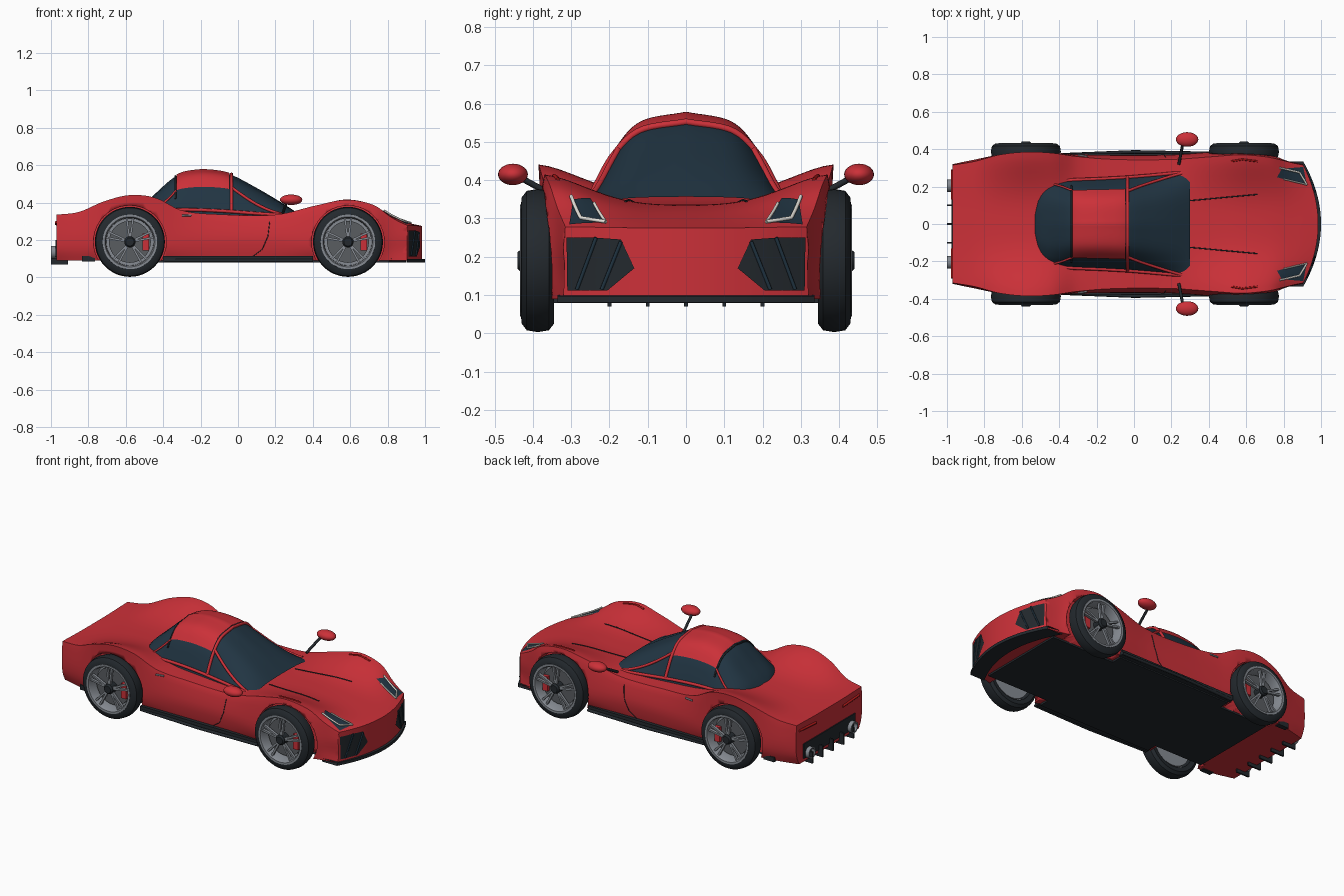
import bpy, bmesh, math
from mathutils import Vector, Matrix
from mathutils.bvhtree import BVHTree

if "Cube" in bpy.data.objects:
    bpy.data.objects.remove(bpy.data.objects["Cube"])


def material(name, r, g, b):
    m = bpy.data.materials.new(name)
    m.diffuse_color = (r, g, b, 1)
    m.use_nodes = True
    m.node_tree.nodes["Principled BSDF"].inputs["Base Color"].default_value = m.diffuse_color
    return m


RED = material("red_paint", .6, .03, .04)
GLASS = material("dark_glass", .015, .035, .055)
BLACK = material("black_trim", .017, .022, .027)
STEEL = material("rim_metal", .24, .26, .29)
DISC = material("brake_disc_grey", .10, .11, .12)
WHITE = material("lamp_white", .8, .78, .72)
LAMP = material("tail_lamp_red", .45, .01, .01)


def finish(name, bm, mat, angle=35):
    bmesh.ops.remove_doubles(bm, verts=bm.verts, dist=1e-5)
    bmesh.ops.recalc_face_normals(bm, faces=bm.faces)
    me = bpy.data.meshes.new(name)
    bm.to_mesh(me)
    bm.free()
    ob = bpy.data.objects.new(name, me)
    bpy.context.collection.objects.link(ob)
    me.materials.append(mat)
    bpy.ops.object.select_all(action='DESELECT')
    ob.select_set(True)
    bpy.context.view_layer.objects.active = ob
    bpy.ops.object.shade_smooth_by_angle(angle=math.radians(angle))
    return ob


def spline(rows, x):
    """Smooth interpolation of table rows keyed by their first column."""
    n = len(rows)
    i = max(k for k in range(n - 1) if k == 0 or rows[k][0] <= x)
    a, b = rows[i], rows[i + 1]
    p, q = rows[max(i - 1, 0)], rows[min(i + 2, n - 1)]
    d = b[0] - a[0]
    t = (x - a[0]) / d
    out = []
    for c in range(1, len(a)):
        ma = (b[c] - p[c]) / (b[0] - p[0]) * d
        mb = (q[c] - a[c]) / (q[0] - a[0]) * d
        out.append((2*t**3 - 3*t*t + 1)*a[c] + (t**3 - 2*t*t + t)*ma
                   + (3*t*t - 2*t**3)*b[c] + (t**3 - t*t)*mb)
    return out


def skin(bm, rows):
    """Quad sheet over rows of points; returns the vertex grid."""
    g = [[bm.verts.new(p) for p in r] for r in rows]
    for a, b in zip(g, g[1:]):
        for k in range(len(a) - 1):
            bm.faces.new((a[k], a[k+1], b[k+1], b[k]))
    return g


def box(name, loc, size, mat, rot=None):
    bm = bmesh.new()
    bmesh.ops.create_cube(bm, size=1, matrix=Matrix.Translation(loc) @ (rot or Matrix()) @ Matrix.Diagonal((*size, 1)))
    return finish(name, bm, mat)


def tube(name, pts, r, mat):
    cu = bpy.data.curves.new(name, 'CURVE')
    cu.dimensions, cu.bevel_depth, cu.bevel_resolution, cu.use_fill_caps = '3D', r, 2, True
    s = cu.splines.new('POLY')
    s.points.add(len(pts) - 1)
    for p, c in zip(s.points, pts):
        p.co = (*c, 1)
    cu.materials.append(mat)
    ob = bpy.data.objects.new(name, cu)
    bpy.context.collection.objects.link(ob)


def lathe(name, prof, c, side, mat, n=40):
    """Revolve (radius, y) profile about the axle through (c.x, c.z)."""
    bm = bmesh.new()
    skin(bm, [[(c[0] + r*math.cos(k*math.tau/n), side*y, c[1] + r*math.sin(k*math.tau/n))
               for r, y in prof] for k in range(n + 1)])
    return finish(name, bm, mat)


# Body stations: x, floor half-width, side half-width, crest y, crest z, centre z
BODY = [(-.97, .29, .32, .315, .335, .33), (-.85, .32, .345, .335, .35, .335),
        (-.72, .34, .37, .37, .405, .345), (-.58, .35, .378, .385, .44, .355),
        (-.44, .35, .378, .38, .425, .36), (-.30, .35, .372, .36, .358, .345),
        (-.1, .35, .368, .345, .337, .337), (.2, .35, .37, .345, .335, .335),
        (.42, .355, .385, .36, .385, .335), (.58, .36, .39, .37, .415, .335),
        (.74, .355, .375, .355, .385, .322), (.88, .335, .34, .335, .325, .297),
        (.985, .32, .32, .315, .278, .275)]


def half_section(x):
    wb, wm, yc, zc, zi = spline(BODY, x)
    N = 14
    us = [k / N for k in range(N + 1)]
    side = [(0, wb, .09), (1, wm - .006, .145), (2, wm, .215),
            (3, wm*.45 + yc*.55, .215 + (zc - .215)*.72), (4, yc, zc)]
    pts = [(u*wb, .09) for u in us] + [spline(side, 4*k/11) for k in range(1, 11)]
    pts += [(u*yc, zi + (zc - zi)*(2.3*u**3 - 1.3*u**5)) for u in reversed(us)]
    s = min(max((x - .68) / .3, 0), 1)
    bow = .8*s*s*(3 - 2*s)
    return [(x - bow*y*y, y, z) for y, z in pts]


bm = bmesh.new()
for s in (1, -1):
    g = skin(bm, [[(x, s*y, z) for x, y, z in half_section(-.97 + 1.955*i/80)] for i in range(81)])
    for ring in (g[0], g[-1]):
        m = len(ring)
        for k in range(m//2 - 1):
            bm.faces.new((ring[k], ring[k+1], ring[m-2-k], ring[m-1-k]))
body = finish("body_shell", bm, RED, 45)

# Wheel arches cut from the body
AXLES = [(-.578, .19), (.588, .19)]
for c in AXLES:
    for s in (1, -1):
        cut = lathe("arch_cutter", [(0, .28), (.194, .28), (.194, .6), (0, .6)], c, s, BLACK)
        cut.hide_render = True
        mod = body.modifiers.new("arch", 'BOOLEAN')
        mod.operation, mod.object, mod.solver = 'DIFFERENCE', cut, 'EXACT'
        bpy.context.view_layer.objects.active = body
        bpy.ops.object.modifier_apply(modifier=mod.name)
        bpy.data.objects.remove(cut)
bvh = BVHTree.FromPolygons([v.co for v in body.data.vertices], [p.vertices for p in body.data.polygons])


def project(axis, a, b, s, off):
    """Drop a 2D point onto the body: z = from above, x = from the nose, y = from the side."""
    o, d = {'z': ((a, s*b, 1), (0, 0, -1)), 'x': ((1.5, s*a, b), (-1, 0, 0)),
            'y': ((a, s, b), (0, -s, 0))}[axis]
    hit = bvh.ray_cast(Vector(o), Vector(d))[0] or bvh.find_nearest(Vector(o))[0]
    return hit - Vector(d)*off


def patch(name, axis, q, mat, off=.004, n=10):
    q = [Vector(p) for p in q]
    for s in (1, -1):
        rows = []
        for i in range(n + 1):
            a, b = q[0].lerp(q[1], i/n), q[3].lerp(q[2], i/n)
            rows.append([project(axis, *a.lerp(b, j/n), s, off) for j in range(n + 1)])
        bm = bmesh.new()
        skin(bm, rows)
        finish(name, bm, mat)


def body_line(name, axis, pts, r, mat, off=.001):
    for s in (1, -1):
        out = []
        for p, q in zip(pts, pts[1:]):
            out += [project(axis, *Vector(p).lerp(Vector(q), k/8), s, off) for k in range(9)]
        tube(name, out, r, mat)


# Lamps, intakes, seams and handles laid on the body
patch("headlight", 'z', [(.79, .295), (.905, .305), (.925, .205), (.765, .25)], GLASS)
body_line("headlight_strip", 'z', [(.78, .3), (.885, .275), (.925, .21)], .005, WHITE, .007)
body_line("headlight_strip_inner", 'z', [(.80, .24), (.925, .21)], .004, WHITE, .007)
patch("front_intake", 'x', [(.135, .17), (.205, .112), (.31, .112), (.312, .25)], BLACK)
patch("front_intake_upper", 'x', [(.135, .17), (.17, .245), (.24, .25), (.312, .25)], BLACK)
for a, b in (((.17, .24), (.22, .115)), ((.235, .25), (.285, .115))):
    body_line("intake_blade", 'x', [a, b], .005, GLASS, .006)
body_line("hood_crease", 'z', [(.3, .125), (.66, .158)], .003, BLACK)
body_line("fender_vent", 'z', [(.52, .335), (.58, .345), (.66, .335)], .005, LAMP)
body_line("door_seam", 'y', [(.17, .3), (.16, .22), (.13, .15), (.07, .105)], .002, BLACK)
body_line("door_handle", 'y', [(-.30, .33), (-.25, .332)], .005, STEEL, .003)

# Cabin: x, half-width, roof height
CABIN = [(-.53, .10, .36), (-.51, .18, .385), (-.46, .232, .432), (-.33, .245, .542), (-.22, .248, .57),
         (-.11, .252, .566), (-.03, .256, .546), (.1, .265, .478), (.2, .273, .42), (.3, .28, .357)]
ARC = [(0, 1, 0), (.25, .88, .3), (.5, .72, .62), (.75, .46, .9), (1, 0, 1)]


def cabin(x, t, off=0.0):
    w, h = spline(CABIN, x)
    y, z = spline(ARC, 1 - abs(1 - t))
    s = 1 if t < 1 else -1
    return (x, s*y*(w + off), .33 + z*(h - .33 + off))


def cabin_sheet(name, x0, x1, t0, mat, off, n=30):
    bm = bmesh.new()
    skin(bm, [[cabin(x0 + (x1 - x0)*i/n, t0 + (2 - 2*t0)*j/32, off) for j in range(33)] for i in range(n + 1)])
    return finish(name, bm, mat)


cabin_sheet("cabin_glass", -.53, .3, 0, GLASS, 0, 48)
cabin_sheet("roof_panel", -.33, -.045, .5, RED, .007)
tube("roof_header", [cabin(-.035, .1 + 1.8*k/40, .004) for k in range(41)], .009, RED)
tube("rear_roof_edge", [cabin(-.335, .35 + 1.3*k/30, .003) for k in range(31)], .005, BLACK)
for m in (0, 1):
    side = lambda t: 2 - t if m else t
    ts = [k / 24 for k in range(25)]
    tube("window_sill", [cabin(-.48 + .77*k, side(.14 - .1*k), .004) for k in ts], .009, RED)
    tube("windshield_pillar", [cabin(-.035 + .335*k, side(.55*(1 - k)), .004) for k in ts], .008, RED)
    tube("rear_pillar", [cabin(-.33 - .15*k, side(.5 - .36*k), .003) for k in ts], .006, RED)

# Wheels
for c in AXLES:
    for s in (1, -1):
        lathe("tyre", [(.14, .35), (.165, .345), (.182, .358), (.187, .387), (.182, .416),
                       (.165, .429), (.146, .431), (.138, .42), (.138, .35), (.14, .35)], c, s, BLACK, 48)
        lathe("rim", [(.147, .424), (.146, .433), (.134, .433), (.128, .424), (.126, .36), (0, .36)], c, s, STEEL, 48)
        lathe("brake_disc", [(0, .385), (.112, .385), (.112, .372), (0, .372)], c, s, DISC)
        lathe("hub_cap", [(0, .44), (.022, .44), (.03, .43), (.03, .372)], c, s, BLACK, 20)
        box("brake_caliper", (c[0] + .085, s*.39, c[1]), (.034, .03, .09), RED)
        for k in range(10):
            a = math.tau*(k//2)/5 + math.pi/2 + (.13 if k % 2 else -.13)
            R = Matrix.Rotation(-a, 4, 'Y')
            off = R @ Vector((.08, 0, 0))
            box("spoke", (c[0] + off.x, s*.417, c[1] + off.z), (.112, .016, .011), STEEL, R)

# Mirrors and side skirts
for s in (1, -1):
    bm = bmesh.new()
    bmesh.ops.create_uvsphere(bm, u_segments=24, v_segments=14, radius=1,
                              matrix=Matrix.Translation((.284, s*.452, .415)) @ Matrix.Diagonal((.06, .039, .028, 1)))
    finish("mirror", bm, RED, 60)
    tube("mirror_stalk", [(.24, s*.32, .345), (.262, s*.435, .408)], .008, BLACK)
    box("side_skirt", (0, s*.362, .1), (.8, .03, .03), BLACK)
    tube("side_skirt_rail", [(-.39, s*.37, .09), (0, s*.386, .09), (.4, s*.378, .09)], .009, BLACK)
    box("rear_skirt", (-.80, s*.325, .1), (.07, .03, .03), BLACK)

# Front splitter and undertray
bm = bmesh.new()
loop = [[(1 - .85*y*y - d, y, z) for d, z in ((0, .08), (0, .098), (.1, .1), (.1, .08), (0, .08))]
        for y in [-.335 + .67*k/24 for k in range(25)]]
skin(bm, loop)
finish("front_splitter", bm, BLACK)
box("undertray", (.05, 0, .085), (1.54, .56, .012), BLACK)
box("undertray_middle", (0, 0, .085), (.78, .69, .012), BLACK)

# Tail: panel, diffuser fins, exhausts, lamps
box("tail_panel", (-.968, 0, .155), (.016, .50, .09), BLACK)
for k in range(5):
    box("diffuser_fin", (-.955, (k - 2)*.1, .105), (.09, .01, .07), BLACK)
for s in (1, -1):
    for dz in (.135,):
        bm = bmesh.new()
        skin(bm, [[(x, s*.205 + r*math.cos(a), dz + r*math.sin(a)) for x, r in
                   ((-.95, .034), (-1, .034), (-1, .027), (-.96, .027), (-.96, 0))]
                  for a in [math.tau*k/24 for k in range(25)]])
        finish("exhaust", bm, STEEL)
    tube("tail_lamp", [(-.972, s*.13, .285), (-.972, s*.29, .295)], .007, LAMP)
